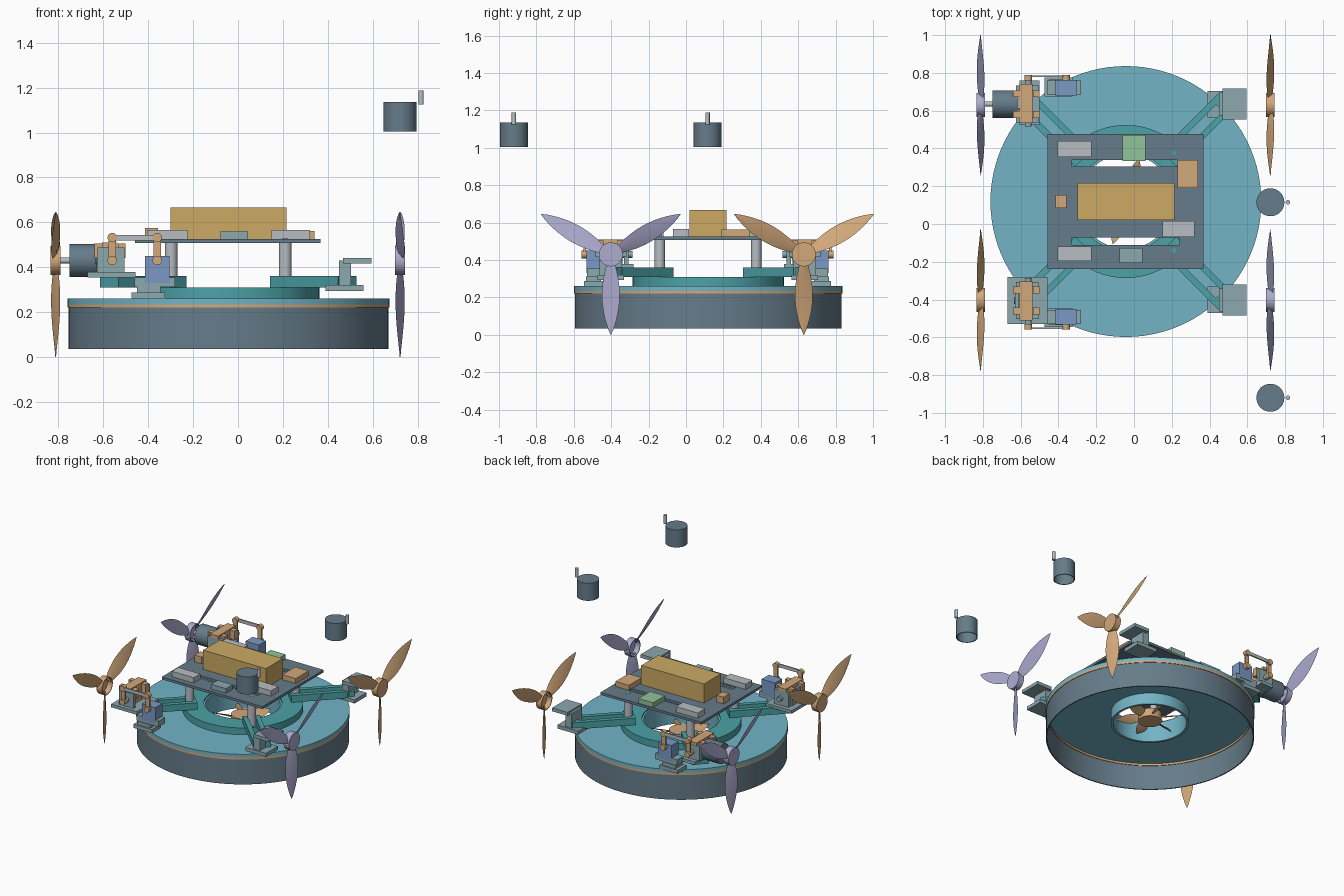
import bpy, bmesh, math
from mathutils import Vector, Matrix

old = bpy.data.objects.get("Cube")
if old:
    bpy.data.objects.remove(old, do_unlink=True)


def material(name, r, g, b):
    col = [((v / 255 + 0.055) / 1.055) ** 2.4 for v in (r, g, b)] + [1]
    m = bpy.data.materials.new(name)
    m.use_nodes = True
    m.diffuse_color = col
    m.node_tree.nodes["Principled BSDF"].inputs["Base Color"].default_value = col
    return m


slate = material("slate", 102, 124, 138)
sky = material("light blue", 115, 180, 198)
teal = material("teal", 76, 162, 167)
tan = material("tan", 210, 168, 122)
gold = material("gold", 204, 170, 100)
steel = material("blue grey", 140, 168, 175)
pale = material("pale grey", 184, 190, 196)
servo_blue = material("servo blue", 122, 152, 196)
lavender = material("lavender", 174, 172, 208)
green = material("green", 145, 195, 155)

CX, CY = -0.043, 0.119          # centre of the hull


def finish(bm, name, mat, smooth=False):
    bmesh.ops.recalc_face_normals(bm, faces=bm.faces)
    me = bpy.data.meshes.new(name)
    bm.to_mesh(me)
    bm.free()
    me.materials.append(mat)
    ob = bpy.data.objects.new(name, me)
    bpy.context.collection.objects.link(ob)
    if smooth:
        bpy.ops.object.select_all(action='DESELECT')
        ob.select_set(True)
        bpy.context.view_layer.objects.active = ob
        bpy.ops.object.shade_smooth_by_angle(angle=math.radians(35))
    return ob


def add_box(bm, x, y, z, turn=None):
    lo, hi = Vector((x[0], y[0], z[0])), Vector((x[1], y[1], z[1]))
    m = Matrix.Translation((lo + hi) / 2) @ Matrix.Diagonal((*(hi - lo), 1))
    bmesh.ops.create_cube(bm, size=1, matrix=turn @ m if turn else m)


def box(name, mat, x, y, z):
    bm = bmesh.new()
    add_box(bm, x, y, z)
    return finish(bm, name, mat)


def cyl(name, mat, a, b, r, seg=24):
    a, b = Vector(a), Vector(b)
    m = Matrix.Translation((a + b) / 2) @ (b - a).to_track_quat('Z', 'Y').to_matrix().to_4x4()
    bm = bmesh.new()
    bmesh.ops.create_cone(bm, cap_ends=True, segments=seg, radius1=r, radius2=r,
                          depth=(b - a).length, matrix=m)
    return finish(bm, name, mat, True)


def lathe(name, mat, profile, loc, seg=96):
    """Spin a closed (radius, height) profile about z."""
    bm = bmesh.new()
    rings = []
    for i in range(seg):
        a = math.tau * i / seg
        rings.append([bm.verts.new((r * math.cos(a), r * math.sin(a), z)) for r, z in profile])
    n = len(profile)
    for i in range(seg):
        p, q = rings[i], rings[(i + 1) % seg]
        for j in range(n):
            k = (j + 1) % n
            bm.faces.new((p[j], q[j], q[k], p[k]))
    bmesh.ops.remove_doubles(bm, verts=bm.verts, dist=1e-5)
    ob = finish(bm, name, mat, True)
    ob.location = loc
    return ob


def tube(name, mat, r0, r1, z0, z1, loc=(CX, CY, 0), seg=96):
    return lathe(name, mat, [(r0, z0), (r1, z0), (r1, z1), (r0, z1)], loc, seg)


def cup(name, mat, r, depth, loc, seg=40):
    """Cylinder open at the bottom."""
    w = 0.006
    return lathe(name, mat, [(0.0001, depth), (r, depth), (r, 0), (r - w, 0),
                             (r - w, depth - w), (0.0001, depth - w)], loc, seg)


def blades(name, mat, count, r0, r1, chord, pitch, loc, start):
    """Leaf-shaped blades turning about the x axis."""
    bm = bmesh.new()
    rows = 14
    for k in range(count):
        a = start + math.tau * k / count
        d = Vector((0, math.cos(a), math.sin(a)))
        t = Vector((0, -math.sin(a), math.cos(a)))
        prev = None
        for i in range(rows + 1):
            f = i / rows
            c = chord * (0.03 + math.sin(math.pi * (0.12 + 0.88 * f)) ** 0.85 if f < 1 else 0.03)
            p = pitch * (1.25 - 0.6 * f)
            u = t * math.cos(p) + Vector((math.sin(p), 0, 0))
            n = Vector((math.cos(p), 0, 0)) - t * math.sin(p)
            o = d * (r0 + (r1 - r0) * f)
            th = 0.006 * (1 - 0.7 * f)
            ring = [bm.verts.new(o + v) for v in (u * c, n * th, -u * c, -n * th)]
            if prev:
                for j in range(4):
                    bm.faces.new((prev[j], prev[j - 1], ring[j - 1], ring[j]))
            else:
                bm.faces.new(ring)
            prev = ring
        bm.faces.new(prev)
    ob = finish(bm, name, mat, True)
    ob.location = loc
    return ob


# Hull: open skirt, trim band, deck, raised ring and duct
tube("skirt", slate, 0.705, 0.713, 0.035, 0.22)
tube("trim_band", tan, 0.70, 0.717, 0.22, 0.235)
tube("deck", sky, 0.25, 0.717, 0.235, 0.26)
tube("duct", sky, 0.25, 0.268, 0.15, 0.30)
tube("raised_ring", teal, 0.262, 0.405, 0.26, 0.31)

# Lift fan inside the duct
cyl("fan_hub", tan, (CX, CY, 0.165), (CX, CY, 0.225), 0.08, 32)
fan = blades("fan_blades", tan, 6, 0.06, 0.235, 0.035, 0.6, (CX, CY, 0.195), 0.3)
fan.rotation_euler = (0, math.radians(90), 0)

# Four slotted diagonal arms
for k in range(4):
    turn = Matrix.Translation((CX, CY, 0)) @ Matrix.Rotation(math.radians(45 + 90 * k), 4, 'Z')
    bm = bmesh.new()
    for s in (-1, 1):
        add_box(bm, (0.32, 0.75), sorted((s * 0.025, s * 0.058)), (0.31, 0.36), turn)
    for x in (0.32, 0.70):
        add_box(bm, (x, x + 0.05), (-0.025, 0.025), (0.31, 0.36), turn)
    finish(bm, "arm", teal)

# Circuit board with two long slots, built from strips
bm = bmesh.new()
Z = (0.507, 0.525)
for y in ((-0.238, -0.11), (-0.072, 0.305), (0.34, 0.476)):
    add_box(bm, (-0.458, 0.368), y, Z)
for y in ((-0.11, -0.072), (0.305, 0.34)):
    add_box(bm, (-0.458, -0.33), y, Z)
    add_box(bm, (0.24, 0.368), y, Z)
finish(bm, "board", slate)
for x in (-0.298, 0.21):
    for y in (-0.14, 0.375):
        cyl("standoff", pale, (x, y, 0.31), (x, y, 0.507), 0.028)
        cyl("screw_hole", teal, (x, y, 0.524), (x, y, 0.527), 0.013, 16)

# Components on the board
for name, mat, x, y, top in (
        ("battery", gold, (-0.30, 0.215), (0.02, 0.217), 0.667),
        ("back_module", pale, (-0.405, -0.225), (0.355, 0.44), 0.565),
        ("front_module", pale, (-0.405, -0.225), (-0.197, -0.12), 0.565),
        ("side_module", pale, (0.15, 0.32), (-0.07, 0.016), 0.565),
        ("receiver", green, (-0.06, 0.06), (0.333, 0.47), 0.56),
        ("sensor", steel, (-0.077, 0.045), (-0.206, -0.127), 0.56),
        ("regulator", tan, (0.23, 0.34), (0.19, 0.34), 0.562),
        ("small_chip", tan, (-0.415, -0.357), (0.085, 0.153), 0.575)):
    box(name, mat, x, y, (0.525, top))

# Propellers: three blades each, hollow hubs
PZ = 0.43
for x, y, mat, sign in ((0.722, -0.402, lavender, 1), (0.722, 0.63, tan, -1),
                        (-0.812, -0.402, tan, -1), (-0.812, 0.63, lavender, 1)):
    side = 1 if x > 0 else -1
    hub = cup("propeller_hub", mat, 0.064, 0.045, (x - side * 0.0225, y, PZ))
    hub.rotation_euler = (0, side * math.pi / 2, 0)
    blades("propeller_blades", mat, 3, 0.045, 0.43, 0.05, sign * 0.4, (x, y, PZ), -math.pi / 2)

# Fixed brackets on the left side
for y in (-0.402, 0.635):
    box("bracket_foot", steel, (0.39, 0.56), (y - 0.07, y + 0.07), (0.293, 0.32))
    box("bracket_post", steel, (0.45, 0.503), (y - 0.06, y + 0.06), (0.32, 0.43))
    box("bracket_shelf", steel, (0.468, 0.595), (y - 0.083, y + 0.083), (0.417, 0.442))

# Tilting mounts on the right side, with servo and linkage
for y, s in ((-0.405, -1), (0.635, 1)):
    def span(a, b):
        return sorted((y + s * a, y + s * b))
    if s < 0:
        box("tilt_tray", steel, (-0.67, -0.457), span(-0.125, 0.125), (0.355, 0.378))
    else:
        box("tilt_tray", steel, (-0.605, -0.50), span(-0.11, 0.125), (0.355, 0.378))
    box("tilt_plate", steel, (-0.63, -0.612), span(-0.065, 0.065), (0.378, 0.487))
    tube("plate_hole", slate, 0.001, 0.018, 0, 0.004, (-0.63, y, PZ), 20).rotation_euler = (0, -math.pi / 2, 0)
    for c in (-0.085, 0.085):
        box("tilt_cheek", steel, (-0.625, -0.505), span(c - 0.012, c + 0.012), (0.378, 0.487))
    box("tilt_frame", tan, (-0.605, -0.537), span(-0.10, 0.105), (0.487, 0.51))
    box("tilt_core", tan, (-0.60, -0.54), span(-0.05, 0.05), (0.38, 0.487))
    for c in (-0.055, 0.055):
        for x in (-0.64, -0.535):
            box("tilt_tab", tan, (x, x + 0.035), span(c - 0.018, c + 0.018), (0.44, 0.505))
    cyl("pivot_pin", steel, (-0.56, y - s * 0.12, PZ), (-0.56, y + s * 0.135, PZ), 0.018)
    # servo
    box("servo_foot", steel, (-0.475, -0.325), span(0.04, 0.14), (0.26, 0.287))
    box("servo_pedestal", steel, (-0.45, -0.345), span(0.05, 0.13), (0.287, 0.312))
    box("servo_cradle", steel, (-0.46, -0.28), span(0.05, 0.125), (0.312, 0.355))
    box("servo_body", servo_blue, (-0.415, -0.305), span(0.045, 0.128), (0.33, 0.45))
    # parallel linkage
    for x in (-0.56, -0.36):
        box("link_arm", tan, (x - 0.016, x + 0.016), span(0.13, 0.142), (PZ, 0.532))
        for z in (PZ, 0.532):
            cyl("link_boss", tan, (x, y + s * 0.124, z), (x, y + s * 0.154, z), 0.021)
    box("link_bar", pale, (-0.56, -0.36), span(0.142, 0.152), (0.52, 0.544))

# Fitted motor behind the rear right propeller
motor = cup("fitted_motor", slate, 0.073, 0.133, (-0.617, 0.635, PZ))
motor.rotation_euler = (0, -math.pi / 2, 0)
cyl("fitted_shaft", pale, (-0.80, 0.635, PZ), (-0.745, 0.635, PZ), 0.013)

# Loose motors with their separate shafts
for y in (-0.92, 0.115):
    cup("loose_motor", slate, 0.074, 0.13, (0.722, y, 1.005))
    cyl("loose_shaft", pale, (0.815, y, 1.125), (0.815, y, 1.188), 0.012, 16)
